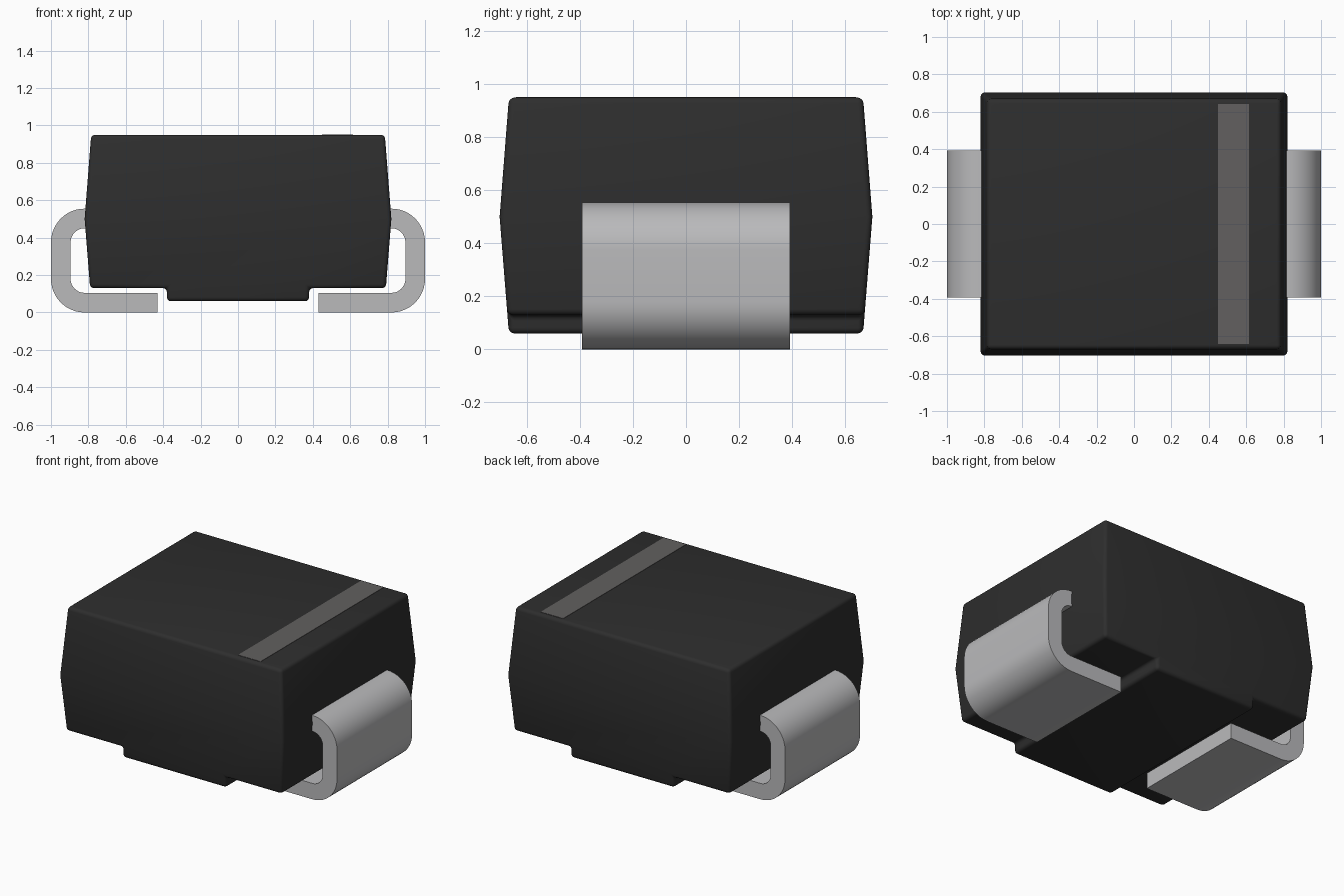
import bpy
import bmesh
from math import sin, cos, pi, radians

cube = bpy.data.objects.get("Cube")
if cube:
    bpy.data.objects.remove(cube, do_unlink=True)


def material(name, color):
    m = bpy.data.materials.new(name)
    m.use_nodes = True
    m.diffuse_color = (*color, 1)
    bsdf = next(n for n in m.node_tree.nodes if n.type == 'BSDF_PRINCIPLED')
    bsdf.inputs["Base Color"].default_value = (*color, 1)
    bsdf.inputs["Roughness"].default_value = 0.6
    return m


black = material("black plastic", (0.027, 0.027, 0.027))
grey = material("stripe grey", (0.122, 0.117, 0.115))
silver = material("silver metal", (0.49, 0.49, 0.50))


def finish(name, bm, mat):
    bmesh.ops.recalc_face_normals(bm, faces=bm.faces)
    mesh = bpy.data.meshes.new(name)
    bm.to_mesh(mesh)
    bm.free()
    mesh.materials.append(mat)
    obj = bpy.data.objects.new(name, mesh)
    bpy.context.collection.objects.link(obj)
    return obj


def smooth(obj):
    bpy.ops.object.select_all(action='DESELECT')
    obj.select_set(True)
    bpy.context.view_layer.objects.active = obj
    bpy.ops.object.shade_smooth_by_angle(angle=radians(35))


def box(name, x0, x1, y, z0, z1, mat):
    bm = bmesh.new()
    bmesh.ops.create_cube(bm, size=1)
    for v in bm.verts:
        v.co.x = x1 if v.co.x > 0 else x0
        v.co.y = y if v.co.y > 0 else -y
        v.co.z = z1 if v.co.z > 0 else z0
    return finish(name, bm, mat)


# Moulded body: rectangles lofted through the wide parting line
bm = bmesh.new()
rings = []
for hx, hy, z in ((0.785, 0.668, 0.06), (0.82, 0.703, 0.5), (0.785, 0.668, 0.95)):
    rings.append([bm.verts.new((sx * hx, sy * hy, z))
                  for sx, sy in ((-1, -1), (1, -1), (1, 1), (-1, 1))])
for low, high in zip(rings, rings[1:]):
    for i in range(4):
        j = (i + 1) % 4
        bm.faces.new((low[i], low[j], high[j], high[i]))
bm.faces.new(rings[0])
bm.faces.new(rings[-1])
body = finish("body", bm, black)

# Recesses above the lead feet leave a raised pad underneath
for side, x0, x1 in (("right", -1, -0.38), ("left", 0.38, 1)):
    cutter = box(side + "_recess_cutter", x0, x1, 1, -0.1, 0.13, black)
    cutter.hide_render = True
    cutter.hide_set(True)
    cut = body.modifiers.new(side + " recess", 'BOOLEAN')
    cut.operation = 'DIFFERENCE'
    cut.solver = 'EXACT'
    cut.object = cutter
bevel = body.modifiers.new("rounded edges", 'BEVEL')
bevel.width = 0.022
bevel.segments = 4
bevel.limit_method = 'ANGLE'
bevel.angle_limit = radians(35)

# Bake the modifiers so that the cutters can go
graph = bpy.context.evaluated_depsgraph_get()
baked = bpy.data.meshes.new_from_object(body.evaluated_get(graph))
body.modifiers.clear()
body.data = baked
for obj in [o for o in bpy.data.objects if o.name.endswith("_recess_cutter")]:
    bpy.data.objects.remove(obj, do_unlink=True)
smooth(body)

# Polarity stripe on top
box("polarity_stripe", 0.45, 0.615, 0.642, 0.947, 0.952, grey)


# Wrapped metal leads: a C-shaped strip swept across the width
def lead_side(radius, inset):
    top, bottom = 0.555, 0.0
    outer = 0.18
    cx = 1 - outer
    pts = [(0.7, top - inset)]
    for cz, start in ((top - outer, pi / 2), (bottom + outer, 0)):
        for i in range(13):
            a = start - i / 12 * pi / 2
            pts.append((cx + radius * cos(a), cz + radius * sin(a)))
    pts.append((0.43, bottom + inset))
    return pts


def lead(name, sign):
    thick = 0.105
    outline = lead_side(0.18, 0) + lead_side(0.18 - thick, thick)[::-1]
    bm = bmesh.new()
    face = bm.faces.new([bm.verts.new((sign * x, -0.393, z)) for x, z in outline])
    new = bmesh.ops.extrude_face_region(bm, geom=[face])["geom"]
    bmesh.ops.translate(bm, vec=(0, 0.786, 0),
                        verts=[g for g in new if isinstance(g, bmesh.types.BMVert)])
    smooth(finish(name, bm, silver))


lead("left_lead", 1)
lead("right_lead", -1)
